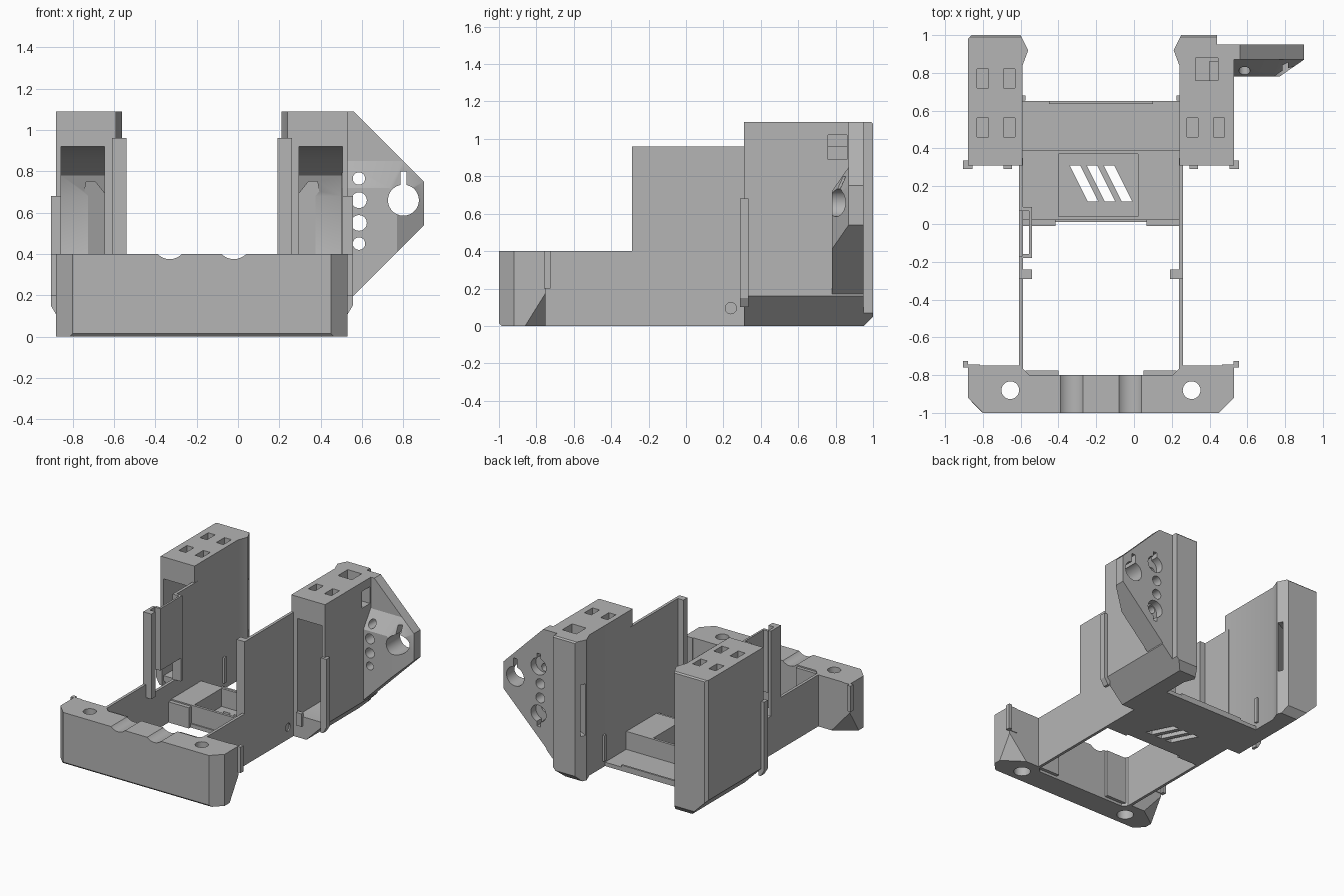
import bpy, bmesh, math
from mathutils import Vector, Matrix

cube = bpy.data.objects.get("Cube")
if cube:
    bpy.data.objects.remove(cube, do_unlink=True)

GREY = (0.46, 0.46, 0.46, 1)
mat = bpy.data.materials.new("matte grey plastic")
mat.use_nodes = True
mat.diffuse_color = GREY
mat.node_tree.nodes["Principled BSDF"].inputs["Base Color"].default_value = GREY
MID = -0.175        # symmetry axis of the body
SIDES = (("right", -1), ("left", 1))


def finish(name, bm):
    bmesh.ops.recalc_face_normals(bm, faces=bm.faces)
    me = bpy.data.meshes.new(name)
    bm.to_mesh(me)
    bm.free()
    me.materials.append(mat)
    ob = bpy.data.objects.new(name, me)
    bpy.context.collection.objects.link(ob)
    return ob


def loft(name, a, b):
    """Solid between two matching outlines."""
    bm = bmesh.new()
    va, vb = [bm.verts.new(p) for p in a], [bm.verts.new(p) for p in b]
    bm.faces.new(va)
    bm.faces.new(vb)
    for i in range(len(a)):
        j = (i + 1) % len(a)
        bm.faces.new((va[i], va[j], vb[j], vb[i]))
    return finish(name, bm)


def prism(name, pts, axis, lo, hi):
    """Extrude a 2D outline along an axis."""
    def place(p, h):
        return {"x": (h, *p), "y": (p[0], h, p[1]), "z": (*p, h)}[axis]
    return loft(name, [place(p, lo) for p in pts], [place(p, hi) for p in pts])


def box(name, x, y, z):
    return prism(name, [(x[0], y[0]), (x[1], y[0]), (x[1], y[1]), (x[0], y[1])], "z", *z)


def rod(axis, p, r, lo, hi, n=28):
    ring = [(p[0] + r * math.cos(2 * math.pi * i / n),
             p[1] + r * math.sin(2 * math.pi * i / n)) for i in range(n)]
    return prism("cutter", ring, axis, lo, hi)


def cut(ob, *cutters):
    """Subtract each cutter, then throw it away."""
    for c in cutters:
        m = ob.modifiers.new("cut", "BOOLEAN")
        m.operation, m.solver, m.object = "DIFFERENCE", "EXACT", c
        dg = bpy.context.evaluated_depsgraph_get()
        me = bpy.data.meshes.new_from_object(ob.evaluated_get(dg))
        ob.modifiers.clear()
        ob.data = me
        bpy.data.objects.remove(c, do_unlink=True)


def trim(ob, point, normal):
    """Slice off everything beyond a plane."""
    bm = bmesh.new()
    bm.from_mesh(ob.data)
    r = bmesh.ops.bisect_plane(bm, geom=bm.verts[:] + bm.edges[:] + bm.faces[:],
                               plane_co=point, plane_no=normal, clear_outer=True)
    edges = [e for e in r["geom_cut"] if isinstance(e, bmesh.types.BMEdge)]
    bmesh.ops.holes_fill(bm, edges=edges)
    bm.to_mesh(ob.data)
    bm.free()


def sx(s, *us):
    """Distances from the symmetry axis to a sorted x range."""
    return sorted(MID + s * u for u in us)


# Front bumper block
half = [(0.625, -1), (0.705, -0.92), (0.705, -0.75), (0.43, -0.75), (0.38, -0.8)]
bumper = prism("front_block", [(MID + u, y) for u, y in half]
               + [(MID - u, y) for u, y in reversed(half)], "z", 0, 0.4)
for s in (-1, 1):
    trim(bumper, (MID + s * 0.705, -0.86, 0), (s * 0.6, 0.85, -0.53))
trim(bumper, (0, -1, 0.015), (0, -1, -1))
for s in (-1, 1):
    c = (MID + s * 0.48, -0.88)
    cut(bumper, rod("z", c, 0.047, -0.1, 0.5), rod("z", c, 0.06, -0.1, 0.1),
        rod("y", (MID + s * 0.155, 0.4595), 0.0845, -1.1, -0.7))

for label, s in SIDES:
    # Side wall, low in front and tall behind
    wall = prism(label + "_side_wall", [(-0.8, 0), (0.35, 0), (0.35, 0.96), (-0.29, 0.96),
                                        (-0.29, 0.4), (-0.8, 0.4)], "x", *sx(s, 0.413, 0.435))
    cut(wall, rod("x", (0.24, 0.095), 0.03, -1, 1))
    if s < 0:
        cut(wall, box("cutter", (-0.7, -0.5), (-0.17, 0.07), (0.3, 1.1)))
    box(label + "_wall_post", sx(s, 0.365, 0.42), (-0.29, -0.24), (0.3, 0.96))
    # Hooked clips on the bumper and tower edges
    box(label + "_bumper_clip", sx(s, 0.703, 0.73), (-0.75, -0.725), (0.2, 0.4))
    box(label + "_bumper_clip_root", sx(s, 0.64, 0.73), (-0.76, -0.745), (0.2, 0.4))
    box(label + "_bumper_ledge", sx(s, 0.225, 0.4), (-0.81, -0.775), (0.02, 0.39))
    clip = [(0.68, 0.1), (0.7, 0.1), (0.73, 0.15), (0.73, 0.68), (0.68, 0.68)]
    prism(label + "_tower_clip", [(MID + s * u, z) for u, z in clip], "y", 0.29, 0.335)
    box(label + "_tower_rib", sx(s, 0.47, 0.515), (0.29, 0.32), (0.1, 0.2))
    # Hollow rear tower with a wire channel
    plan = [(0.415, 0.31), (0.705, 0.31), (0.705, 0.98), (0.685, 1), (0.425, 1),
            (0.385, 0.92), (0.415, 0.84)]
    tower = prism(label + "_tower", [(MID + s * u, y) for u, y in plan], "z", 0, 1.09)
    trim(tower, (MID + s * 0.705, 0, 0.16), (s, 0, -1))
    trim(tower, (0, 1, 0.05), (0, 1, -1))
    trim(tower, (0, 1, 1.08), (0, 1, 1))
    channel = [(0.2, 0.17), (0.72, 0.17), (0.84, 0.22), (0.89, 0.35), (0.89, 0.68),
               (0.85, 0.78), (0.75, 0.86), (0.55, 0.91), (0.45, 0.92), (0.2, 0.92)]
    slot = box("cutter", (-0.15, 0.15), (-0.02, 0.02), (0.35, 0.75))
    slot.data.transform(Matrix.Translation((MID + s * 0.425, 0.93, 0))
                        @ Matrix.Rotation(s * math.radians(-26.6) + (math.pi if s > 0 else 0), 4, "Z"))
    cut(tower, prism("cutter", channel, "x", *sx(s, 0.47, 0.68)), slot)
    # Square sockets on top
    for y in ((0.51, 0.77) if s < 0 else (0.51,)):
        for u in (0.485, 0.625):
            cut(tower, box("cutter", sx(s, u - 0.03, u + 0.03), (y - 0.05, y + 0.05), (1.02, 1.2)))
    if s > 0:
        cut(tower, box("cutter", (0.44, 0.6), (0.95, 1.1), (-0.1, 1.2)),
            box("cutter", (0.325, 0.445), (0.76, 0.88), (0.96, 1.2)),
            box("cutter", (0.4, 0.6), (0.76, 0.86), (0.89, 1.02)))
    # Small guides on the inner walls
    box(label + "_rear_guide", sx(s, 0.4, 0.42), (0.655, 0.68), (0.05, 0.25))
    box(label + "_floor_ledge", sx(s, 0.24, 0.42), (-0.01, 0.04), (0, 0.16))

# Offset panel that leaves a wire gap beside the right wall
box("wire_gap_panel", (-0.555, -0.54), (-0.17, 0.09), (0.48, 0.96))
box("wire_gap_back", (-0.61, -0.54), (0.07, 0.09), (0.3, 0.96))
box("wire_gap_lip", (-0.59, -0.54), (-0.18, -0.16), (0.48, 0.96))

# Floor, raised tray and slanted vent slots
floor = box("floor", (-0.6, 0.25), (0.01, 0.65), (0, 0.03))
for i in (-1, 0, 1):
    x = MID + i * 0.09
    cut(floor, prism("cutter", [(x - 0.075, 0.31), (x - 0.02, 0.31),
                                (x + 0.075, 0.12), (x + 0.02, 0.12)], "z", -0.1, 0.1))
tray = box("floor_tray", (-0.6, 0.25), (0.02, 0.39), (0.025, 0.17))
cut(tray, box("cutter", (-0.4, 0.02), (0.04, 0.37), (0, 0.3)))
box("floor_rear_lip", (-0.45, 0.1), (0.635, 0.65), (0.02, 0.045))

# Bracket plate on the left tower, thick below and thin above
edge = [(0.5, 1.09), (0.56, 1.09), (0.9, 0.75), (0.9, 0.54), (0.56, 0.2), (0.5, 0.14)]
thin = prism("bracket_plate", edge, "y", 0.87, 0.95)
back = [(0.5, 0.85), (0.8, 0.85), (0.9, 0.75), (0.9, 0.54), (0.56, 0.2), (0.5, 0.14)]
face = [(0.5, 0.72), (0.73, 0.72), (0.77, 0.68), (0.77, 0.41), (0.56, 0.2), (0.5, 0.14)]
thick = loft("bracket_boss", [(x, 0.87, z) for x, z in back], [(x, 0.78, z) for x, z in face])
for part in (thin, thick):
    cut(part, rod("y", (0.8, 0.66), 0.075, 0.7, 1),
        box("cutter", (0.785, 0.815), (0.7, 1), (0.7, 0.8)))
    for z, r in ((0.765, 0.03), (0.66, 0.038), (0.55, 0.038), (0.45, 0.03)):
        cut(part, rod("y", (0.585, z), r, 0.7, 1))
# Counterbores on the bracket's rear face
for z, t in ((0.79, 1), (0.425, -1)):
    cut(thin, rod("y", (0.6, z), 0.065, 0.89, 1),
        box("cutter", (0.585, 0.615), (0.89, 1), sorted((z, z + t * 0.1))))

# Keep edges crisp and bores smooth
bpy.ops.object.select_all(action="DESELECT")
for ob in bpy.context.collection.objects:
    if ob.type == "MESH" and ob.data.materials and ob.data.materials[0] == mat:
        ob.select_set(True)
        bpy.context.view_layer.objects.active = ob
bpy.ops.object.shade_smooth_by_angle(angle=math.radians(25))
